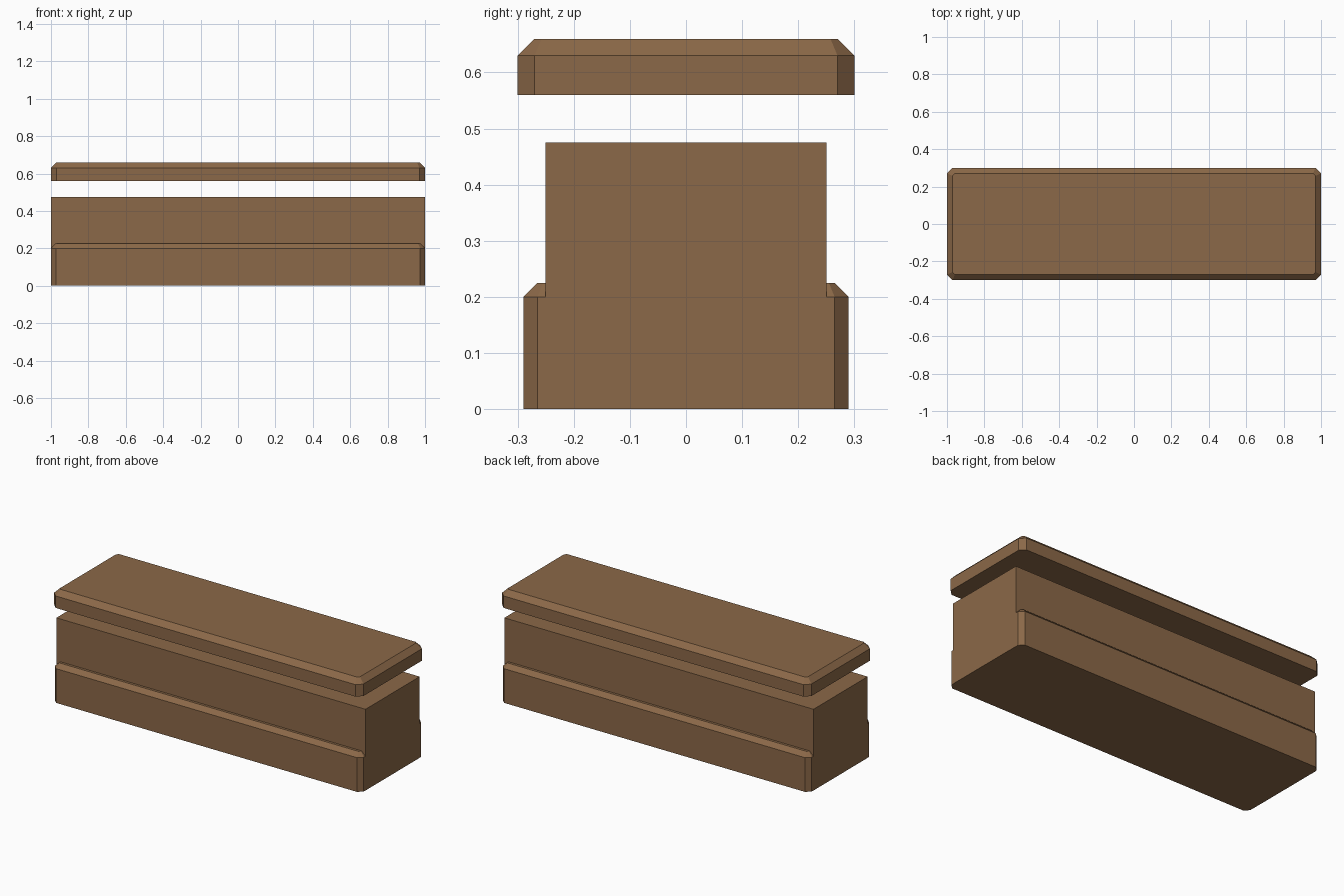
import bpy, bmesh

if "Cube" in bpy.data.objects:
    bpy.data.objects.remove(bpy.data.objects["Cube"], do_unlink=True)

wood = bpy.data.materials.new("warm_brown")
wood.use_nodes = True
brown = (0.26, 0.14, 0.065, 1)
wood.diffuse_color = brown
wood.node_tree.nodes["Principled BSDF"].inputs["Base Color"].default_value = brown


def block(name, half_x, half_y, bottom, top, chamfer=0):
    """Box whose upright corners, then top rim, are chamfered."""
    bm = bmesh.new()
    bmesh.ops.create_cube(bm, size=2)
    for v in bm.verts:
        v.co.x *= half_x
        v.co.y *= half_y
        v.co.z = top if v.co.z > 0 else bottom
    if chamfer:
        def bevel(edges):
            bmesh.ops.bevel(bm, geom=edges, offset=chamfer, segments=1,
                            affect='EDGES', offset_type='OFFSET', clamp_overlap=True)
        bevel([e for e in bm.edges
               if abs(e.verts[0].co.z - e.verts[1].co.z) > chamfer])
        bevel([e for e in bm.edges
               if all(abs(v.co.z - top) < 1e-4 for v in e.verts)])
    bmesh.ops.recalc_face_normals(bm, faces=bm.faces[:])
    mesh = bpy.data.meshes.new(name)
    bm.to_mesh(mesh)
    bm.free()
    mesh.materials.append(wood)
    obj = bpy.data.objects.new(name, mesh)
    bpy.context.collection.objects.link(obj)
    return obj


# Main body
block("body", 1, 0.25, 0, 0.475)
# Wider plinth wrapped around the foot of the body
block("plinth", 0.999, 0.29, 0, 0.225, 0.025)
# Lid floating above the body
block("lid", 1, 0.3, 0.56, 0.66, 0.03)
